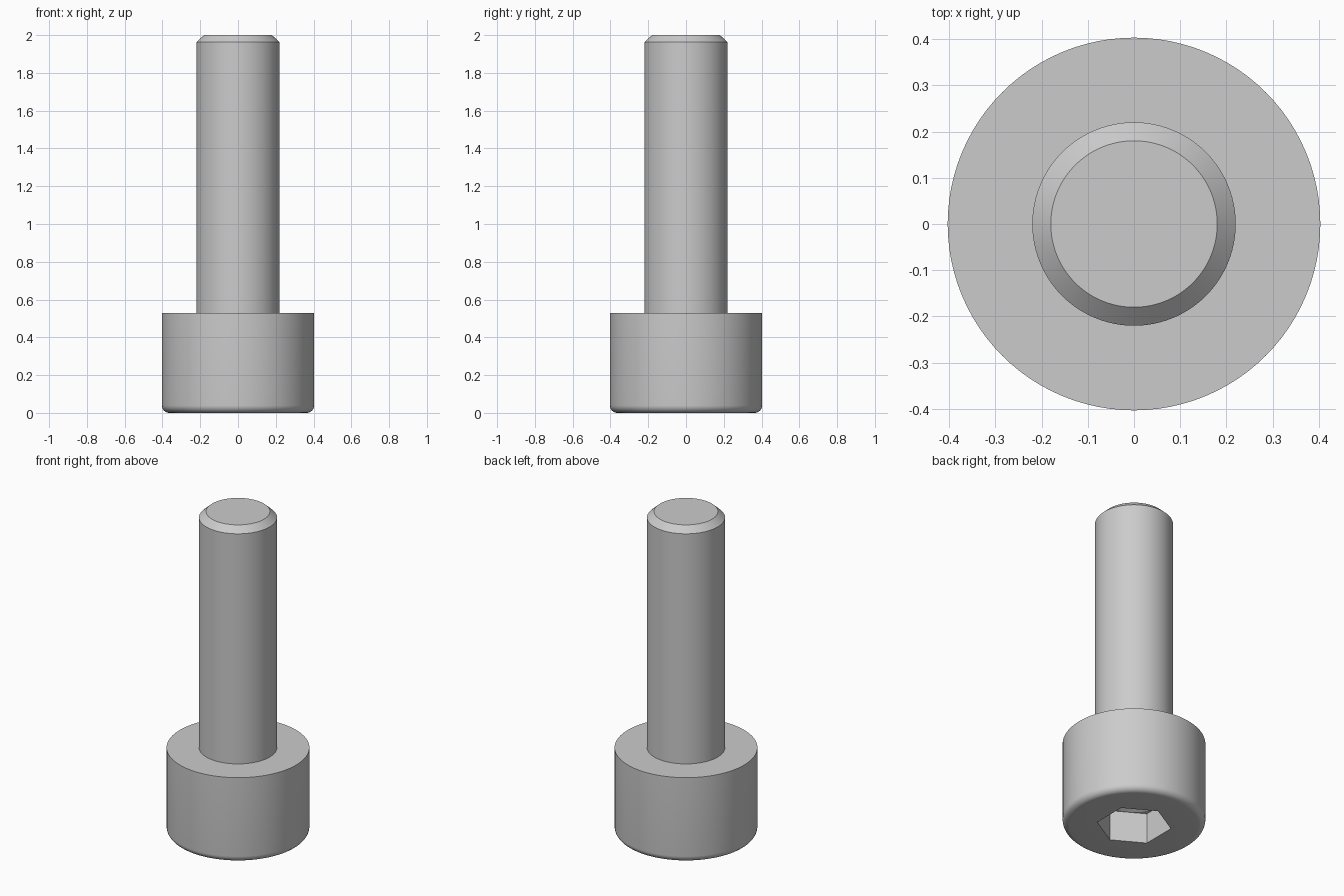
import bpy
import bmesh
from math import sin, cos, pi
from mathutils import Matrix

# Remove the default cube only
cube = bpy.data.objects.get("Cube")
if cube:
    bpy.data.objects.remove(cube, do_unlink=True)

# Single metal colour
metal = bpy.data.materials.new("grey metal")
metal.use_nodes = True
COLOUR = (0.6, 0.6, 0.6, 1)
metal.diffuse_color = COLOUR
for node in metal.node_tree.nodes:
    if node.type == 'BSDF_PRINCIPLED':
        node.inputs["Base Color"].default_value = COLOUR


def lathe(name, profile, sides, turn=0.0):
    """Revolve a closed (radius, height) profile around the z axis."""
    bm = bmesh.new()
    verts = [bm.verts.new((r, 0, z)) for r, z in profile]
    edges = [bm.edges.new(pair) for pair in zip(verts, verts[1:])]
    bmesh.ops.spin(bm, geom=verts + edges, cent=(0, 0, 0), axis=(0, 0, 1),
                   angle=2 * pi, steps=sides)
    bmesh.ops.remove_doubles(bm, verts=bm.verts[:], dist=1e-5)
    bmesh.ops.recalc_face_normals(bm, faces=bm.faces[:])
    bm.transform(Matrix.Rotation(turn, 4, 'Z'))
    mesh = bpy.data.meshes.new(name)
    bm.to_mesh(mesh)
    bm.free()
    mesh.materials.append(metal)
    obj = bpy.data.objects.new(name, mesh)
    bpy.context.collection.objects.link(obj)
    return obj


HEAD_R, HEAD_TOP, ROUND = 0.403, 0.53, 0.04
SHANK_R, TIP_R, TOP = 0.22, 0.18, 2.0
SOCKET_R, SOCKET_DEPTH = 0.211, 0.19

# Screw body: rounded head edge, flat shoulder, plain shank, chamfered tip
edge = [(HEAD_R - ROUND + ROUND * sin(a), ROUND - ROUND * cos(a))
        for a in (i * pi / 16 for i in range(9))]
screw = lathe("socket_head_screw",
              [(0, 0)] + edge +
              [(HEAD_R, HEAD_TOP), (SHANK_R, HEAD_TOP),
               (SHANK_R, TOP - 0.037), (TIP_R, TOP), (0, TOP)], 96)

# Hexagonal socket with a drilled, conical bottom
hex_cutter = lathe("hex_socket_cutter",
                   [(0, -0.1), (SOCKET_R, -0.1),
                    (SOCKET_R, SOCKET_DEPTH), (0, SOCKET_DEPTH)], 6, pi / 6)
drill_r = SOCKET_R * 0.85
drill_cutter = lathe("drill_cutter",
                     [(0, 0.1), (drill_r, 0.1), (drill_r, SOCKET_DEPTH),
                      (0, SOCKET_DEPTH + drill_r * 0.5)], 48)

bpy.ops.object.select_all(action='DESELECT')
screw.select_set(True)
bpy.context.view_layer.objects.active = screw
for cutter in (hex_cutter, drill_cutter):
    cutter.hide_render = True
    cut = screw.modifiers.new("cut", 'BOOLEAN')
    cut.operation = 'DIFFERENCE'
    cut.solver = 'EXACT'
    cut.object = cutter
    bpy.ops.object.modifier_apply(modifier=cut.name)
    bpy.data.objects.remove(cutter, do_unlink=True)

# Smooth round walls, crisp edges
bpy.ops.object.shade_smooth_by_angle(angle=pi / 7)
